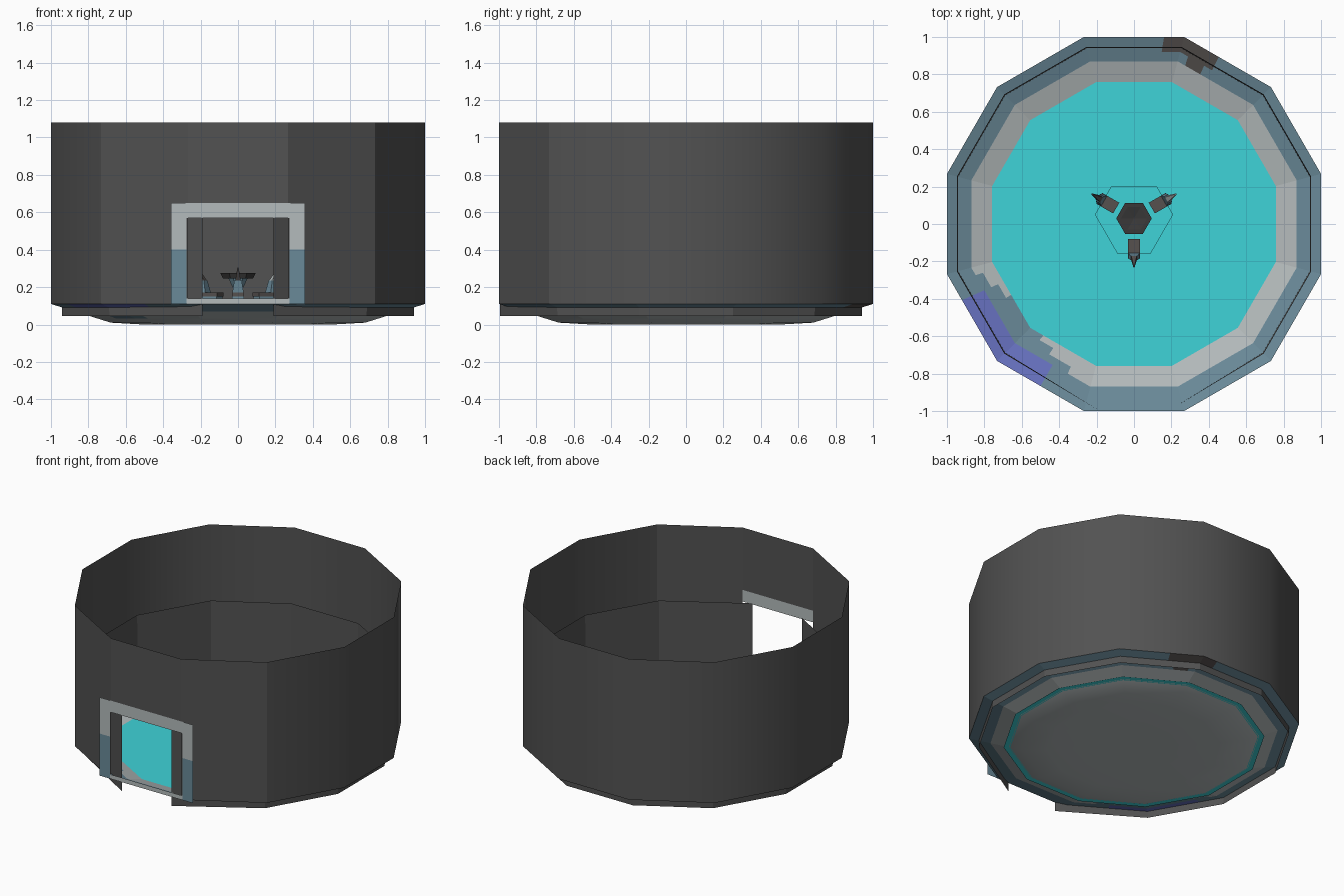
import bpy, bmesh, math
from mathutils import Vector

if "Cube" in bpy.data.objects:
    bpy.data.objects.remove(bpy.data.objects["Cube"])


def mat(name, r, g, b):
    lin = [((c / 255 + 0.055) / 1.055) ** 2.4 for c in (r, g, b)]
    m = bpy.data.materials.new(name)
    m.diffuse_color = (*lin, 1)
    m.use_nodes = True
    m.node_tree.nodes["Principled BSDF"].inputs["Base Color"].default_value = m.diffuse_color
    return m


WALL = mat("wall grey", 82, 82, 82)
LIGHT = mat("light grey", 180, 187, 188)
BLUE = mat("blue grey", 106, 138, 153)
TEAL = mat("teal", 62, 211, 217)
PURPLE = mat("purple", 104, 114, 194)
BROWN = mat("dark brown", 86, 81, 79)
DARK = mat("dark grey", 58, 57, 57)


def build(name, bm, mats):
    me = bpy.data.meshes.new(name)
    bm.to_mesh(me)
    bm.free()
    for m in mats:
        me.materials.append(m)
    ob = bpy.data.objects.new(name, me)
    bpy.context.collection.objects.link(ob)
    return ob


def corner(k, apothem, z):
    """Point on a 12-sided ring; k may be fractional along a side."""
    i = math.floor(k)
    f = k - i
    R = apothem / math.cos(math.pi / 12)
    p = [Vector((R * math.cos(math.radians(15 + 30 * j)),
                 R * math.sin(math.radians(15 + 30 * j)), z)) for j in (i, i + 1)]
    return p[0].lerp(p[1], f)


def face(bm, pts, mi=0):
    f = bm.faces.new([bm.verts.new(p) for p in pts])
    f.material_index = mi
    return f


def finish(bm):
    bmesh.ops.remove_doubles(bm, verts=bm.verts, dist=1e-5)
    return bm


def plate(bm, x0, x1, z0, z1, mi=0):
    """Thin upright panel in the front plane."""
    face(bm, [(x0, -1, z0), (x1, -1, z0), (x1, -1, z1), (x0, -1, z1)], mi)


def loft(bm, sections, mi=0):
    """Skin between rings of points, capped at both ends."""
    rings = [[bm.verts.new(p) for p in s] for s in sections]
    n = len(rings[0])
    fs = [bm.faces.new((a[i], a[(i + 1) % n], b[(i + 1) % n], b[i]))
          for a, b in zip(rings, rings[1:]) for i in range(n)]
    fs += [bm.faces.new(rings[0][::-1]), bm.faces.new(rings[-1])]
    for f in fs:
        f.material_index = mi


def poly(n, r, z):
    return [Vector((r * math.cos(2 * math.pi * i / n),
                    r * math.sin(2 * math.pi * i / n), z)) for i in range(n)]


FRONT = 8   # side number 8 faces -y

# Outer wall, open below the lintel on the doorway side
bm = bmesh.new()
for k in range(12):
    z0 = 0.65 if k == FRONT else 0.11
    f = face(bm, [corner(k, 1, z0), corner(k + 1, 1, z0),
                  corner(k + 1, 1, 1.08), corner(k, 1, 1.08)])
    f.smooth = f.calc_center_median().y > -0.7
build("outer_wall", finish(bm), [WALL])


# Inner wall: its two front ends reach forward to the door plane
def inner(k, r, z):
    if k in (FRONT, FRONT + 1):
        return Vector((-0.19 if k == FRONT else 0.19, -0.995, z))
    return corner(k, r, z)


bm = bmesh.new()
for k in range(12):
    if k != FRONT:
        # side 11 ends at corner 12, which is corner 0
        face(bm, [inner(k, 0.94, 0.045), inner(k + 1, 0.94, 0.045),
                  inner(k + 1, 0.947, 0.58), inner(k, 0.947, 0.58)])
build("inner_wall", finish(bm), [WALL])


# Sloping floor dish with coloured bands and painted patches
def dish_z(r):
    return 0.01 + 0.1 * (r - 0.68) / 0.32


bm = bmesh.new()
radii = [1, 0.96, 0.92, 0.87, 0.83, 0.79, 0.755]
SUB = 10
for r0, r1 in zip(radii, radii[1:]):
    z0, z1 = dish_z(r0), dish_z(r1)
    for s in range(12 * SUB):
        a, b = s / SUB, (s + 1) / SUB
        pts = [corner(a, r0, z0), corner(b, r0, z0), corner(b, r1, z1), corner(a, r1, z1)]
        c = sum(pts, Vector()) / 4
        ang = math.degrees(math.atan2(c.y, c.x)) % 360
        if r0 > 0.88:
            brown = 60 < ang < 80 and c.y > 1.04 - 0.6 * c.x and c.y > 0.6 + 0.6 * c.x
            mi = 3 if 205 < ang < 241 else 4 if brown else 0
        else:
            spread = 10 + 14 * (r0 - 0.79) / 0.08
            mi = 0 if abs(ang - 221) < spread else 1
        face(bm, pts, mi)
build("floor_dish", finish(bm), [BLUE, LIGHT, TEAL, PURPLE, BROWN])

# Flat inner floor, its rim just showing under the dish
bm = bmesh.new()
face(bm, [corner(k, 0.79, dish_z(0.755) + 0.001) for k in range(12)])
build("inner_floor", bm, [TEAL])

# Shallow bowl underneath
bm = bmesh.new()
prof = [(0.75, 0.032), (0.68, 0.01), (0.52, 0.001), (0.25, 0.0)]
for (r0, z0), (r1, z1) in zip(prof, prof[1:]):
    for k in range(12):
        face(bm, [corner(k, r0, z0), corner(k, r1, z1),
                  corner(k + 1, r1, z1), corner(k + 1, r0, z0)])
face(bm, [corner(-k, 0.25, 0) for k in range(12)])
finish(bm)
for f in bm.faces:
    f.smooth = True
build("underside_bowl", bm, [LIGHT])

# Door frame: flat plates, blue at the foot and light grey above
bm = bmesh.new()
for x0, x1 in ((-0.357, -0.275), (0.275, 0.357)):
    plate(bm, x0, x1, 0.11, 0.40, 1)
    plate(bm, x0, x1, 0.40, 0.65)
plate(bm, -0.275, 0.275, 0.57, 0.65)
plate(bm, -0.275, 0.275, 0.11, 0.14)
build("door_frame", bm, [LIGHT, BLUE])

# Six-cornered platform in the middle of the floor
CY = 0.03
bm = bmesh.new()
angs = [math.radians(c + d) for c in (30, 150, 270) for d in (-24.5, 24.5)]
loft(bm, [[Vector((0.21 * math.cos(a), CY + 0.21 * math.sin(a), z)) for a in angs]
          for z in (0.036, 0.06)])
build("platform", bm, [TEAL])

# Hexagonal table with a low pointed top
bm = bmesh.new()
loft(bm, [poly(6, r, z) for r, z in ((0.055, 0.06), (0.025, 0.11), (0.025, 0.19), (0.05, 0.245))], 1)
loft(bm, [poly(6, r, z) for r, z in ((0.08, 0.245), (0.095, 0.275), (0.07, 0.275), (0.005, 0.262))])
build("table", bm, [DARK, BLUE]).location = (0, CY, 0)


def slab(z, w, y0, y1):
    """Cross-section of a chair at a given height."""
    return [Vector(p) for p in ((-w, y0, z), (w, y0, z), (w, y1, z), (-w, y1, z))]


# Three chairs around the table with pointed, leaning backs
for i, turn in enumerate((0, 120, 240)):
    bm = bmesh.new()
    loft(bm, [slab(0.06, 0.033, -0.215, -0.115), slab(0.15, 0.033, -0.215, -0.115)], 1)
    loft(bm, [slab(0.15, 0.033, -0.213, -0.11), slab(0.172, 0.033, -0.213, -0.11)])
    loft(bm, [slab(0.172, 0.030, -0.215, -0.185), slab(0.235, 0.02, -0.222, -0.20)], 1)
    loft(bm, [slab(0.235, 0.015, -0.224, -0.20), slab(0.305, 0.003, -0.262, -0.25)], 2)
    ob = build("chair_%d" % (i + 1), bm, [BROWN, BLUE, LIGHT if turn == 120 else BROWN])
    ob.location = (0, CY, 0)
    ob.rotation_euler.z = math.radians(turn)
